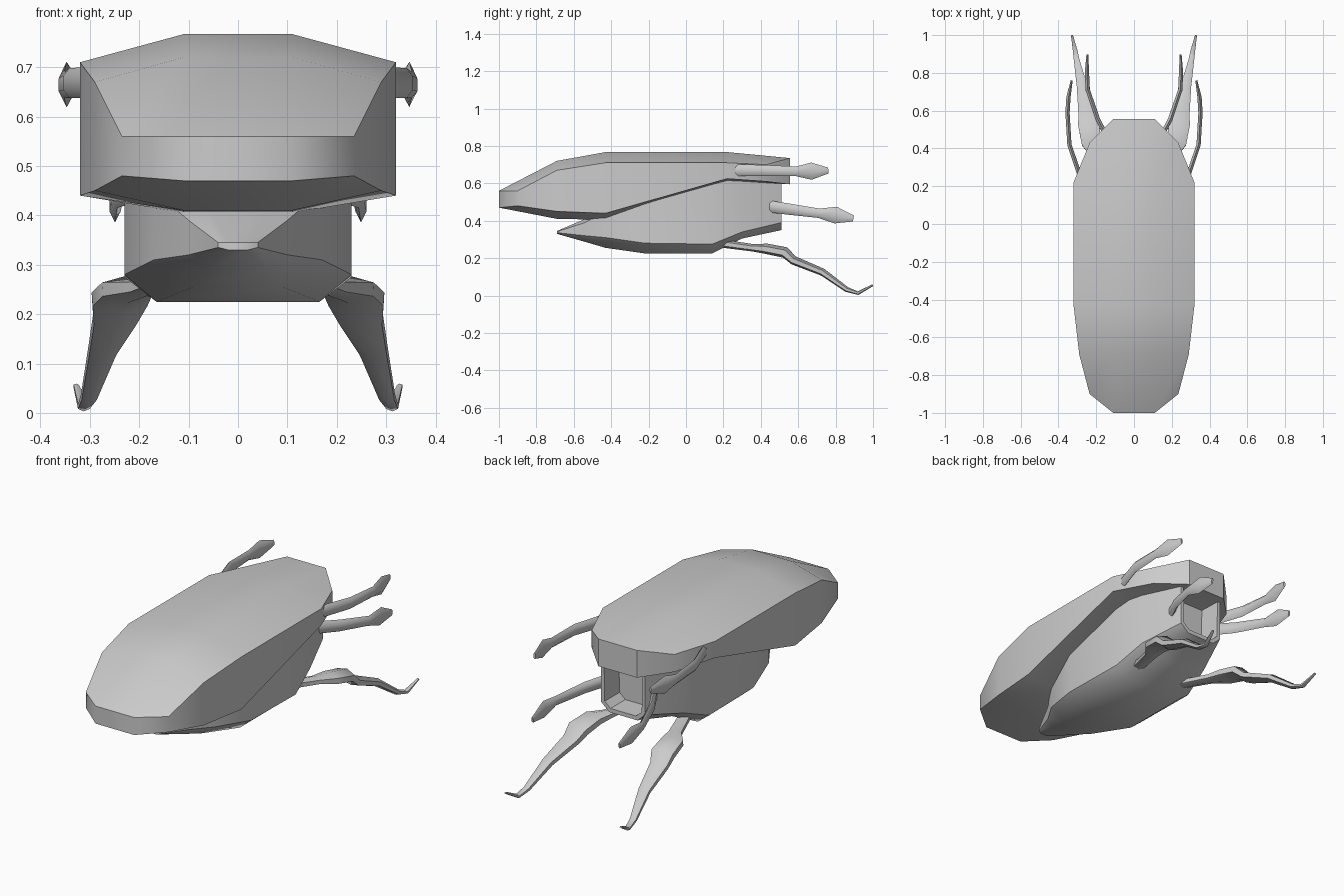
import bpy, bmesh, math
from mathutils import Vector

if "Cube" in bpy.data.objects:
    bpy.data.objects.remove(bpy.data.objects["Cube"])

CAPS = ((0, 1, 4, 5), (1, 2, 3, 4), (5, 6, 7, 0))


def finish(bm, name, angle):
    bmesh.ops.recalc_face_normals(bm, faces=bm.faces)
    me = bpy.data.meshes.new(name)
    bm.to_mesh(me)
    bm.free()
    ob = bpy.data.objects.new(name, me)
    bpy.context.collection.objects.link(ob)
    bpy.ops.object.select_all(action='DESELECT')
    ob.select_set(True)
    bpy.context.view_layer.objects.active = ob
    bpy.ops.object.shade_smooth_by_angle(angle=math.radians(angle))
    return ob


def hull_ring(yi, yo, xi, xo, zti, zto, zbo, zbi):
    # eight-sided section: inner columns at yi, outer columns at yo
    return [(-xi, yi, zti), (xi, yi, zti), (xo, yo, zto), (xo, yo, zbo),
            (xi, yi, zbi), (-xi, yi, zbi), (-xo, yo, zbo), (-xo, yo, zto)]


def loft(rings):
    bm = bmesh.new()
    vs = [[bm.verts.new(p) for p in r] for r in rings]
    n = len(rings[0])
    for a, b in zip(vs, vs[1:]):
        for i in range(n):
            j = (i + 1) % n
            bm.faces.new((a[i], a[j], b[j], b[i]))
    return bm, vs


def cap(bm, ring):
    return [bm.faces.new([ring[i] for i in c]) for c in CAPS]


# upper shell
bm, vs = loft([hull_ring(*r) for r in (
    (-1.0, -0.90, .11, .235, .56, .56, .48, .47),
    (-0.69, -0.69, .11, .29, .72, .67, .45, .41),
    (-0.43, -0.43, .11, .32, .767, .71, .44, .405),
    (0.22, 0.22, .11, .32, .767, .71, .625, .605),
    (0.555, 0.43, .11, .235, .735, .70, .61, .595))])
cap(bm, vs[0])
cap(bm, vs[-1])
finish(bm, "upper_shell", 40)

# lower body with a recessed opening at the rear
bm, vs = loft([hull_ring(*r) for r in (
    (-0.69, -0.68, .02, .04, .345, .345, .335, .33),
    (-0.55, -0.54, .06, .10, .405, .39, .32, .29),
    (-0.43, -0.43, .09, .17, .45, .45, .31, .255),
    (-0.22, -0.22, .165, .23, .50, .50, .28, .225),
    (0.14, 0.14, .165, .23, .62, .62, .275, .225),
    (0.30, 0.30, .13, .20, .63, .63, .34, .305),
    (0.51, 0.51, .08, .125, .63, .63, .39, .35))])
cap(bm, vs[0])
rear = cap(bm, vs[-1])
bm.normal_update()
bmesh.ops.recalc_face_normals(bm, faces=bm.faces)
bmesh.ops.inset_region(bm, faces=rear, thickness=.022)
inner = bmesh.ops.extrude_face_region(bm, geom=rear)
bmesh.ops.delete(bm, geom=rear, context='FACES_ONLY')
bmesh.ops.translate(bm, vec=(0, -.12, 0),
                    verts=[g for g in inner["geom"] if isinstance(g, bmesh.types.BMVert)])
finish(bm, "lower_body", 40)


def leg(name, path):
    # path entries: x, y, z, half width, half height
    for side, s in (("right", 1), ("left", -1)):
        pts = [Vector((s * p[0], p[1], p[2])) for p in path]
        rings = []
        for i, c in enumerate(pts):
            d = (pts[min(i + 1, len(pts) - 1)] - pts[max(i - 1, 0)]).normalized()
            u = d.cross(Vector((0, 0, 1))).normalized()
            v = u.cross(d)
            rings.append([c + u * path[i][3] * math.cos(a) + v * path[i][4] * math.sin(a)
                          for a in (math.radians(k * 60 + 30) for k in range(6))])
        bm, vs = loft(rings)
        bm.faces.new(vs[0])
        bm.faces.new(vs[-1])
        finish(bm, f"{name}_{side}", 50)


# three pairs of limbs
leg("upper_arm", ((.285, .25, .67, .014, .032), (.342, .42, .668, .013, .03),
                  (.352, .59, .664, .013, .026), (.347, .67, .665, .013, .046),
                  (.330, .76, .668, .006, .016)))
leg("middle_arm", ((.12, .42, .48, .014, .032), (.19, .55, .462, .014, .03),
                   (.245, .71, .44, .013, .025), (.249, .80, .43, .013, .045),
                   (.247, .895, .412, .006, .016)))
leg("hind_leg", ((.14, .20, .277, .03, .022), (.19, .36, .255, .035, .02),
                 (.225, .43, .25, .06, .028), (.24, .53, .23, .065, .03),
                 (.25, .575, .188, .05, .024), (.275, .73, .125, .032, .02),
                 (.302, .86, .032, .018, .014), (.312, .92, .013, .014, .01),
                 (.328, .998, .055, .006, .005)))
